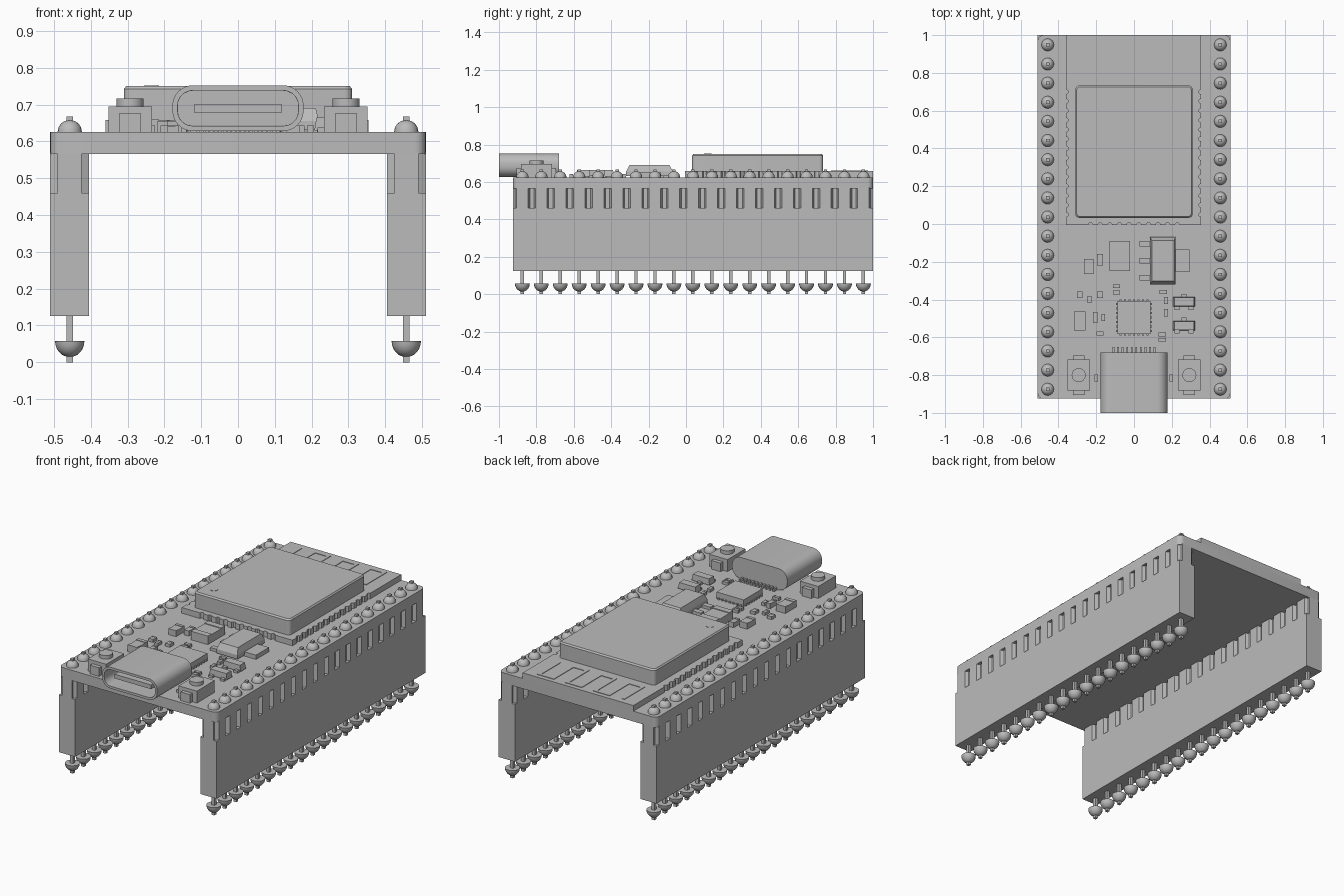
import bpy, bmesh
from math import sin, cos, pi

cube = bpy.data.objects.get("Cube")
if cube:
    bpy.data.objects.remove(cube)

grey = bpy.data.materials.new("plain_grey")
grey.use_nodes = True
grey.diffuse_color = (.5, .5, .5, 1)
grey.node_tree.nodes["Principled BSDF"].inputs["Base Color"].default_value = (.5, .5, .5, 1)

PITCH = .1013
FIRST_PIN = -.875
TOP = .625          # upper surface of the carrier board
MODULE_TOP = .658
parts = []


def finish(name, bm):
    bmesh.ops.recalc_face_normals(bm, faces=bm.faces)
    mesh = bpy.data.meshes.new(name)
    bm.to_mesh(mesh)
    bm.free()
    mesh.materials.append(grey)
    obj = bpy.data.objects.new(name, mesh)
    bpy.context.collection.objects.link(obj)
    parts.append(obj)
    return obj


def add_prism(bm, points, low, high, along_y=False, taper=1):
    """Extrude an outline along z (or y); taper scales the far end."""
    cx = sum(p[0] for p in points) / len(points)
    cy = sum(p[1] for p in points) / len(points)
    rings = []
    for level, s in ((low, 1), (high, taper)):
        ring = []
        for a, b in points:
            a, b = cx + (a - cx) * s, cy + (b - cy) * s
            ring.append(bm.verts.new((a, level, b) if along_y else (a, b, level)))
        rings.append(ring)
    first = bm.faces.new(rings[0])
    bm.faces.new(rings[1])
    n = len(points)
    for i in range(n):
        j = (i + 1) % n
        bm.faces.new((rings[0][i], rings[0][j], rings[1][j], rings[1][i]))
    return first


def add_box(bm, x, y, w, d, low, high, taper=1):
    w, d = w / 2, d / 2
    add_prism(bm, [(x - w, y - d), (x + w, y - d), (x + w, y + d), (x - w, y + d)],
              low, high, taper=taper)


def add_lathe(bm, x, y, profile, steps=16):
    verts = [bm.verts.new((x + r, y, z)) for r, z in profile]
    edges = [bm.edges.new(pair) for pair in zip(verts, verts[1:])]
    bmesh.ops.spin(bm, geom=verts + edges, cent=(x, y, 0), axis=(0, 0, 1),
                   angle=2 * pi, steps=steps, use_merge=True)
    bmesh.ops.remove_doubles(bm, verts=bm.verts, dist=.0001)


def rounded(cx, cy, w, h, r, n=6):
    pts = []
    for k, (sx, sy) in enumerate(((1, 1), (-1, 1), (-1, -1), (1, -1))):
        for i in range(n + 1):
            t = (k + i / n) * pi / 2
            pts.append((cx + sx * (w / 2 - r) + r * cos(t), cy + sy * (h / 2 - r) + r * sin(t)))
    return pts


def mirror(obj):
    obj.modifiers.new("Mirror", 'MIRROR')


# Carrier board
bm = bmesh.new()
add_prism(bm, rounded(0, .0375, 1.02, 1.925, .03), .565, TOP)
finish("board", bm)

# Header housings: solid lower wall, slotted upper wall
bm = bmesh.new()
add_box(bm, .4575, .0375, .105, 1.925, .125, .46)
outline = []
for side in (1, -1):
    wall, floor = .4575 + side * .0525, .4575 + side * .0325
    run = []
    for i in range(19):
        y = FIRST_PIN + i * PITCH
        edge, deep = PITCH / 2 - .02, PITCH / 2 - .011
        run += [(floor, y - deep), (wall, y - edge), (wall, y + edge), (floor, y + deep)]
    run = [(floor, -.925)] + run + [(floor, 1)]
    outline += run if side == 1 else run[::-1]
add_prism(bm, outline, .46, .57)
mirror(finish("header_housing", bm))

# Header pins with a solder bead at each end
bm = bmesh.new()
arc = [i * pi / 12 for i in range(7)]
add_lathe(bm, .457, FIRST_PIN, [(0, .058)] + [(.04 * cos(t), .058 - .044 * sin(t)) for t in arc])
add_lathe(bm, .457, FIRST_PIN, [(0, TOP)] + [(.033 * cos(t), TOP + .033 * sin(t)) for t in arc])
add_box(bm, .457, FIRST_PIN, .018, .018, 0, .667)
pins = finish("header_pins", bm)
arr = pins.modifiers.new("Array", 'ARRAY')
arr.count = 19
arr.use_relative_offset = False
arr.use_constant_offset = True
arr.constant_offset_displace = (0, PITCH, 0)
mirror(pins)


# Radio module board with scalloped edges
def notch(x, y, run, inward, r=.012):
    return [(x - r * cos(t) * run[0] + r * sin(t) * inward[0],
             y - r * cos(t) * run[1] + r * sin(t) * inward[1])
            for t in (i * pi / 6 for i in range(7))]


edge_y = [.05 + .05 * i for i in range(14)]
outline = [(.355, 1), (-.36, 1)]
for y in reversed(edge_y):
    outline += notch(-.36, y, (0, -1), (1, 0))
outline.append((-.36, -.005))
for i in range(10):
    outline += notch(-.23 + .051 * i, -.005, (1, 0), (0, 1))
outline.append((.355, -.005))
for y in edge_y:
    outline += notch(.355, y, (0, 1), (-1, 0))
bm = bmesh.new()
add_prism(bm, outline, TOP, MODULE_TOP)
finish("radio_module_board", bm)

# Metal shield can with a small marker dimple
bm = bmesh.new()
add_prism(bm, rounded(0, .383, .62, .7, .02), MODULE_TOP, .742)
add_prism(bm, rounded(0, .383, .62, .7, .02), .742, .75, taper=.98)
finish("shield_can", bm)
bm = bmesh.new()
add_lathe(bm, -.235, .115, [(0, .752), (.02, .752), (.02, .748)])
finish("shield_marker", bm)

# Antenna trace: meander of thin strips
bm = bmesh.new()
high, low = MODULE_TOP + .003, MODULE_TOP - .005
for i in range(7):
    x = -.27 + .09 * i
    add_box(bm, x, .875, .018, .18, low, high)
    if i < 6:
        add_box(bm, x + .045, .965 if i % 2 else .785, .108, .018, low, high)
finish("antenna_trace", bm)

# Connector shell: hollow stadium with an inner tongue
bm = bmesh.new()
front = add_prism(bm, rounded(0, .69, .356, .124, .055, 8), -1, -.68, along_y=True)
bmesh.ops.recalc_face_normals(bm, faces=bm.faces)
bmesh.ops.inset_individual(bm, faces=[front], thickness=.014)
bmesh.ops.inset_individual(bm, faces=[front], thickness=.0005, depth=-.2)
finish("connector_shell", bm)
bm = bmesh.new()
add_box(bm, 0, -.88, .235, .18, .677, .702)
finish("connector_tongue", bm)
bm = bmesh.new()
for i in range(10):
    add_box(bm, -.108 + .024 * i, -.667, .01, .03, TOP, .64)
finish("connector_contacts", bm)

# Push buttons
bm = bmesh.new()
add_box(bm, .293, -.8, .118, .165, TOP, .695)
add_box(bm, .293, -.8, .06, .21, TOP, .675)
add_lathe(bm, .293, -.8, [(0, .716), (.037, .716), (.037, .69)], 24)
mirror(finish("push_buttons", bm))

# Square controller chip with leads on four sides
bm = bmesh.new()
add_box(bm, 0, -.495, .175, .175, TOP, .664)
for i in range(7):
    k = (i - 3) * .024
    add_box(bm, k, -.495, .01, .19, TOP, .633)
    add_box(bm, 0, -.495 + k, .19, .01, TOP, .633)
finish("controller_chip", bm)

# Power regulator with heat tab and three legs
bm = bmesh.new()
add_box(bm, .153, -.195, .135, .25, TOP + .006, .655)
add_box(bm, .153, -.195, .135, .25, .655, .69, .86)
add_box(bm, .255, -.195, .08, .12, TOP, .65)
for y in (-.105, -.195, -.285):
    add_box(bm, .06, y, .06, .03, TOP, .642)
finish("regulator", bm)

# Three-legged transistors
bm = bmesh.new()
for y, s in ((-.412, 1), (-.538, 1)):
    add_box(bm, .265, y, .115, .05, TOP + .005, .665, .9)
    add_box(bm, .265, y + .03, .025, .025, TOP, .638)
    for dx in (-.037, .037):
        add_box(bm, .265 + dx, y - .03, .025, .025, TOP, .638)
finish("transistors", bm)


# Small passives: narrow body between two raised end caps
def add_passive(bm, x, y, w, d, h):
    ux, uy = (0, d) if d > w else (w, 0)
    add_box(bm, x, y, w - ux * .4, d - uy * .4, TOP, TOP + h * .92)
    for s in (-.39, .39):
        add_box(bm, x + ux * s, y + uy * s, w - ux * .78, d - uy * .78, TOP, TOP + h)


bm = bmesh.new()
add_passive(bm, -.075, -.17, .11, .16, .05)
add_passive(bm, -.288, -.513, .06, .1, .04)
add_passive(bm, -.24, -.225, .05, .08, .035)
add_passive(bm, -.18, -.19, .032, .06, .03)
add_passive(bm, -.205, -.495, .026, .06, .03)
finish("large_passives", bm)

bm = bmesh.new()
for x, y in ((-.093, -.33), (-.093, -.363), (-.18, -.58), (.15, -.585), (.15, -.613), (.155, -.36)):
    add_passive(bm, x, y, .038, .02, .018)
for x, y in ((-.235, -.4), (-.163, -.495), (.17, -.405), (.17, -.47), (-.2, -.815), (.197, -.815)):
    add_passive(bm, x, y, .02, .038, .018)
for x in (-.288, -.18):
    add_passive(bm, x, -.375, .03, .036, .018)
finish("small_passives", bm)

# Smooth curved surfaces, keep hard edges
bpy.ops.object.select_all(action='DESELECT')
for obj in parts:
    obj.select_set(True)
bpy.context.view_layer.objects.active = parts[0]
bpy.ops.object.shade_smooth_by_angle(angle=pi / 6)
